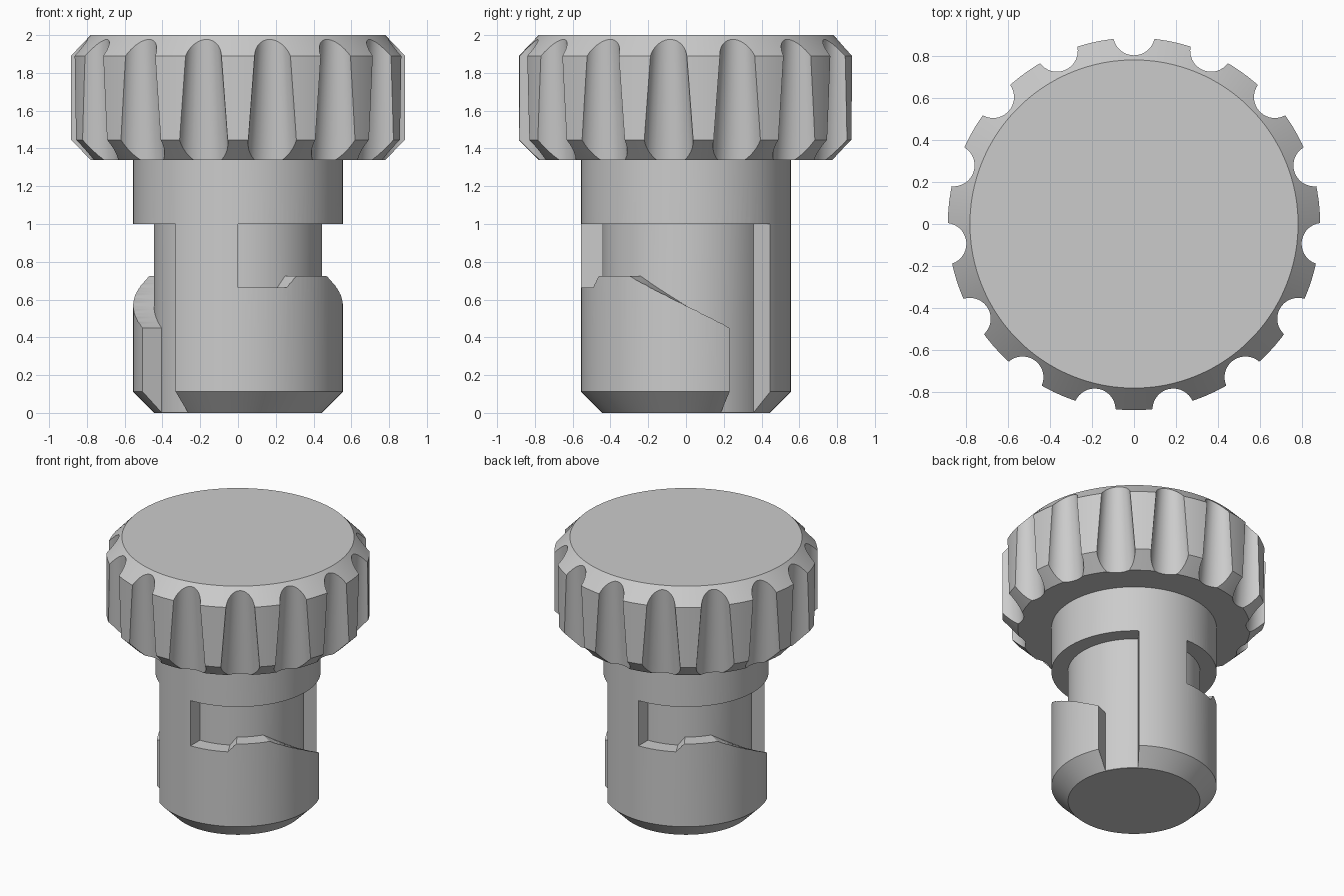
import bpy
import bmesh
from math import sin, cos, pi, radians, ceil
from mathutils import Matrix

cube = bpy.data.objects.get("Cube")
if cube:
    bpy.data.objects.remove(cube, do_unlink=True)

GREY = (0.6, 0.6, 0.6, 1.0)
grey = bpy.data.materials.new("plain grey")
grey.use_nodes = True
grey.diffuse_color = GREY
grey.node_tree.nodes["Principled BSDF"].inputs["Base Color"].default_value = GREY


def make_object(name, bm):
    bmesh.ops.recalc_face_normals(bm, faces=bm.faces[:])
    mesh = bpy.data.meshes.new(name)
    bm.to_mesh(mesh)
    bm.free()
    mesh.materials.append(grey)
    obj = bpy.data.objects.new(name, mesh)
    bpy.context.collection.objects.link(obj)
    return obj


def lathe(name, profile, steps=120):
    """Closed solid of revolution from (radius, height) points."""
    bm = bmesh.new()
    rings = []
    for r, z in profile:
        angles = [2 * pi * (i + 0.5) / steps for i in range(steps)]
        rings.append([bm.verts.new((r * cos(a), r * sin(a), z)) for a in angles])
    for low, high in zip(rings, rings[1:]):
        for i in range(steps):
            j = (i + 1) % steps
            bm.faces.new((low[i], low[j], high[j], high[i]))
    bm.faces.new(rings[0])
    bm.faces.new(rings[-1])
    return make_object(name, bm)


def carve(obj, cutter):
    """Subtract the cutter, then smooth the curved faces."""
    cutter.hide_render = True
    mod = obj.modifiers.new("carve", 'BOOLEAN')
    mod.operation = 'DIFFERENCE'
    mod.solver = 'EXACT'
    mod.object = cutter
    bpy.ops.object.select_all(action='DESELECT')
    bpy.context.view_layer.objects.active = obj
    obj.select_set(True)
    bpy.ops.object.modifier_apply(modifier=mod.name)
    bpy.data.objects.remove(cutter, do_unlink=True)
    bpy.ops.object.shade_smooth_by_angle(angle=radians(20))


# Grip: chamfered disc with tapered flutes around the rim
grip = lathe("grip_knob", [(0.78, 1.34), (0.885, 1.445), (0.885, 1.89), (0.78, 2.0)])
FLUTES = 15
bm = bmesh.new()
for i in range(FLUTES):
    turn = Matrix.Rotation(pi / 2 + 2 * pi * i / FLUTES, 4, 'Z')
    bmesh.ops.create_cone(bm, cap_ends=True, segments=40, radius1=0.15, radius2=0.082,
                          depth=0.9, matrix=turn @ Matrix.Translation((0.893, 0, 1.65)))
carve(grip, make_object("flute_cutter", bm))

# Shank: plain cylinder with a chamfered foot
shank = lathe("locking_shank", [(0.443, 0), (0.555, 0.112), (0.555, 1.36)])

# Lower edge of one locking slot: (angle in degrees, height), from the seat
# over the detent and down the ramp to the open entry channel
SLOT = [(-90, 0.665), (-62, 0.665), (-56, 0.725), (-32.7, 0.725),
        (24.5, 0.45), (24.55, -0.1), (53.5, -0.1)]
SLOT_TOP, CORE, OUTSIDE = 1.0, 0.445, 0.7

columns = [SLOT[0]]
for (a0, z0), (a1, z1) in zip(SLOT, SLOT[1:]):
    n = ceil((a1 - a0) / 3)
    columns += [(a0 + (a1 - a0) * k / n, z0 + (z1 - z0) * k / n) for k in range(1, n + 1)]

bm = bmesh.new()
for side in (0, 180):
    loops = []
    for angle, z in columns:
        a = radians(angle + side)
        section = ((CORE, z), (OUTSIDE, z), (OUTSIDE, SLOT_TOP), (CORE, SLOT_TOP))
        loops.append([bm.verts.new((r * cos(a), r * sin(a), h)) for r, h in section])
    for p, q in zip(loops, loops[1:]):
        for i in range(4):
            j = (i + 1) % 4
            bm.faces.new((p[i], p[j], q[j], q[i]))
    bm.faces.new(loops[0])
    bm.faces.new(loops[-1])
bmesh.ops.triangulate(bm, faces=bm.faces[:])
carve(shank, make_object("slot_cutter", bm))
